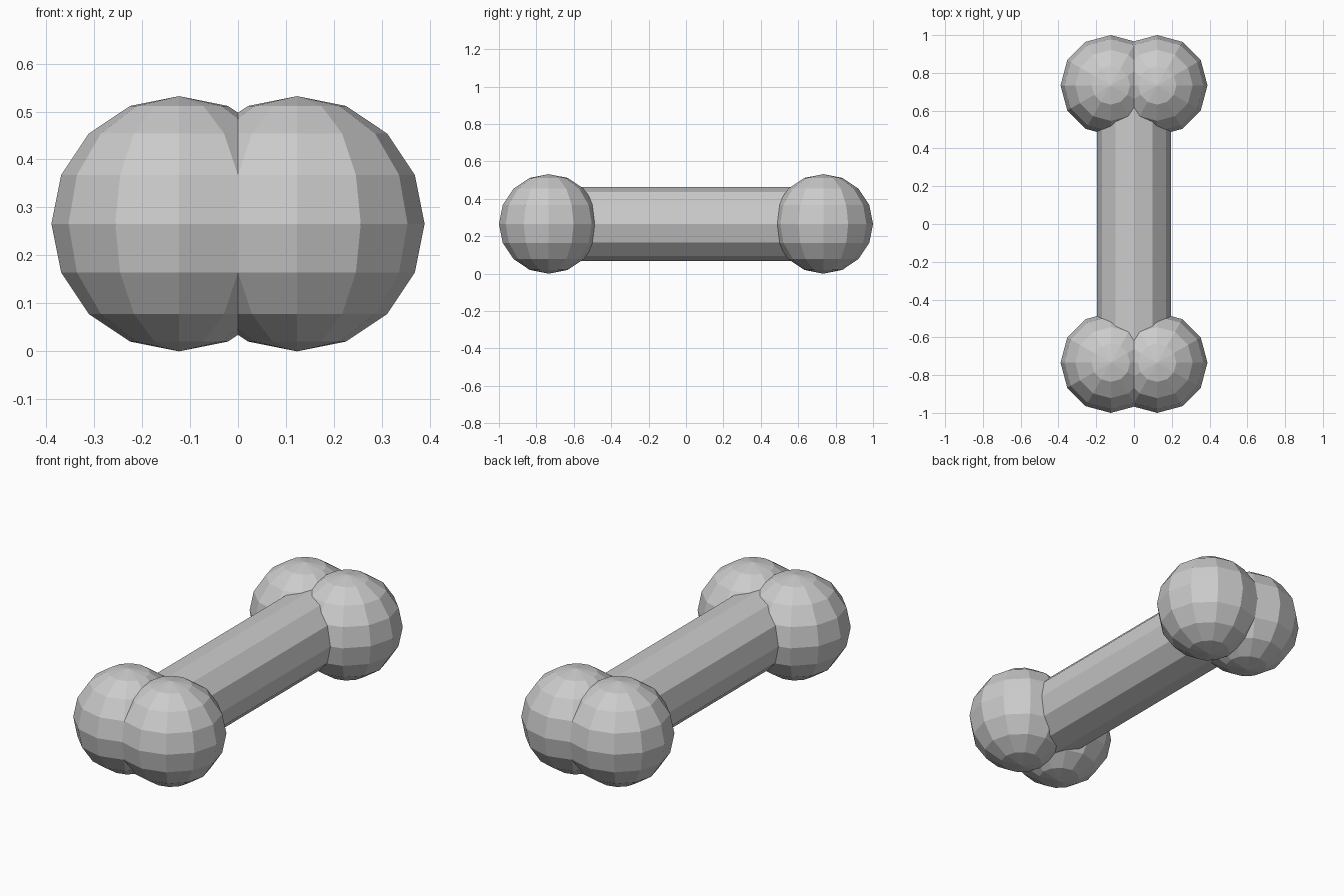
import bpy
import math

if "Cube" in bpy.data.objects:
    bpy.data.objects.remove(bpy.data.objects["Cube"])

R_KNOB = 0.266      # knob radius, also the height of the bone's axis
X_KNOB = 0.123      # sideways offset of each knob
Y_KNOB = 1.0 - R_KNOB
R_SHAFT = 0.197

# Twelve-sided shaft running front to back, ends buried in the knobs
bpy.ops.mesh.primitive_cylinder_add(
    vertices=12, radius=R_SHAFT, depth=2 * Y_KNOB,
    location=(0, 0, R_KNOB), rotation=(math.pi / 2, 0, 0))
bpy.context.object.name = "shaft"

# Pair of low-poly knobs at each end
for y_sign, end in ((-1, "front"), (1, "back")):
    for x_sign, side in ((-1, "left"), (1, "right")):
        bpy.ops.mesh.primitive_uv_sphere_add(
            segments=12, ring_count=8, radius=R_KNOB,
            location=(x_sign * X_KNOB, y_sign * Y_KNOB, R_KNOB))
        bpy.context.object.name = f"{end}_{side}_knob"
